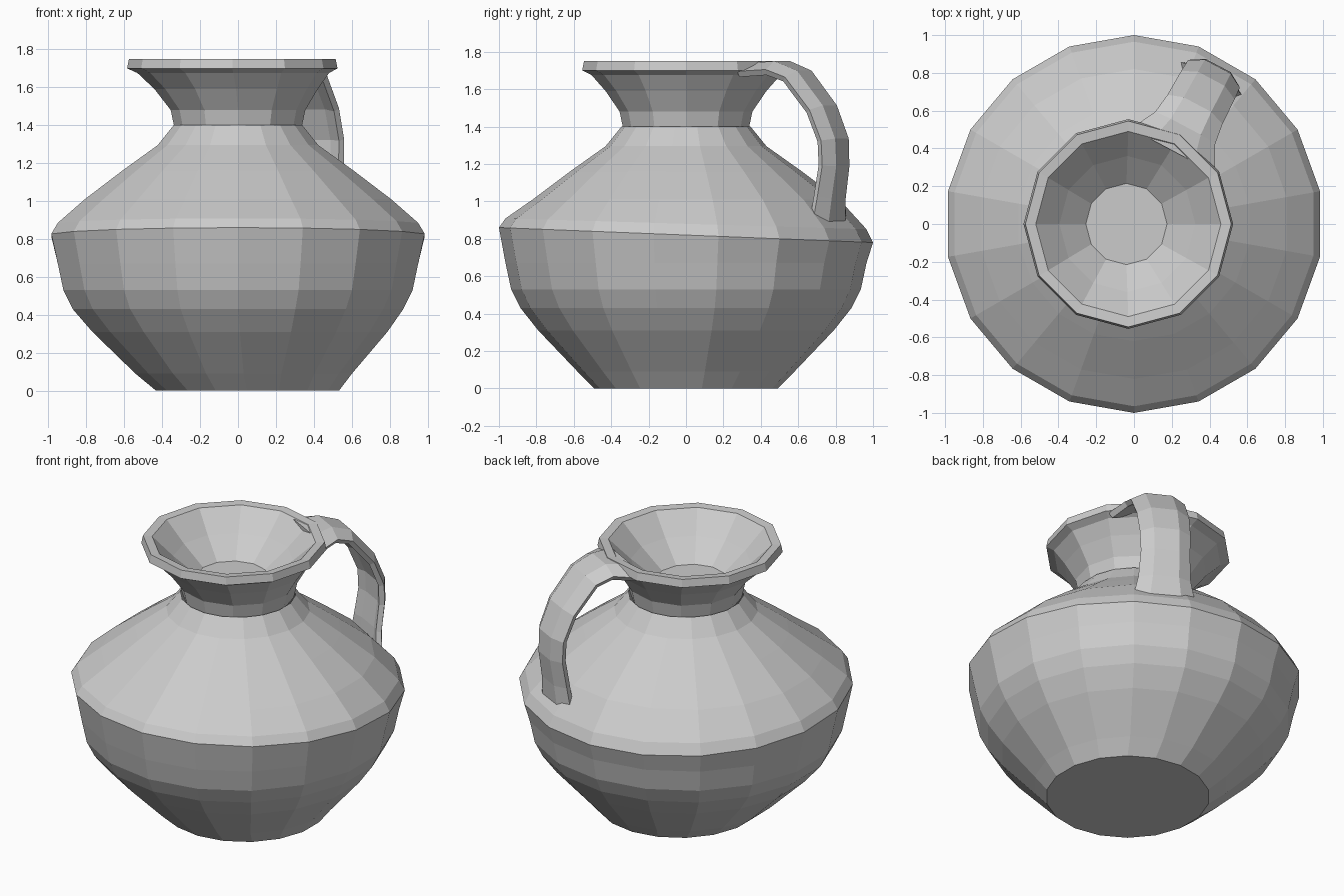
import bpy, bmesh, math
from mathutils import Vector

old = bpy.data.objects.get("Cube")
if old:
    bpy.data.objects.remove(old, do_unlink=True)

clay = bpy.data.materials.new("grey_clay")
clay.use_nodes = True
clay.diffuse_color = (0.6, 0.6, 0.6, 1)
clay.node_tree.nodes["Principled BSDF"].inputs["Base Color"].default_value = (0.6, 0.6, 0.6, 1)


def finish(name, bm):
    bmesh.ops.recalc_face_normals(bm, faces=bm.faces)
    mesh = bpy.data.meshes.new(name)
    bm.to_mesh(mesh)
    bm.free()
    mesh.materials.append(clay)
    obj = bpy.data.objects.new(name, mesh)
    bpy.context.collection.objects.link(obj)
    return obj


def skin(bm, rings):
    """Join successive closed rings of vertices with quads."""
    for a, b in zip(rings, rings[1:]):
        n = len(a)
        for i in range(n):
            j = (i + 1) % n
            bm.faces.new((a[i], a[j], b[j], b[i]))


def turned(name, profile, sides, cap_first=False, cap_last=False):
    """Hand-thrown shape: rows of radius, height, centre x, tilt along y."""
    bm = bmesh.new()
    rings = []
    for r, z, cx, tilt in profile:
        ring = []
        for i in range(sides):
            a = math.tau * i / sides - math.pi / 2
            y = r * math.sin(a)
            ring.append(bm.verts.new((cx + r * math.cos(a), y, z + tilt * y)))
        rings.append(ring)
    skin(bm, rings)
    if cap_first:
        bm.faces.new(rings[0])
    if cap_last:
        bm.faces.new(rings[-1])
    return finish(name, bm)


# Round belly and sloping shoulder
turned("jug_body", [
    (0.49, 0.0, 0.05, 0), (0.58, 0.09, 0.03, 0), (0.79, 0.31, 0.01, 0),
    (0.885, 0.43, 0, 0), (0.935, 0.53, 0, 0), (0.965, 0.67, 0, 0),
    (1.0, 0.82, 0, -0.04), (0.965, 0.88, 0, -0.03), (0.82, 1.01, 0, 0),
    (0.62, 1.16, 0, 0), (0.43, 1.295, 0, 0), (0.345, 1.4, 0, 0),
], 18, cap_first=True)

# Neck, flared rim and funnel inside
turned("neck_and_rim", [
    (0.335, 1.385, 0, 0), (0.355, 1.48, 0, 0), (0.43, 1.59, -0.01, 0),
    (0.505, 1.675, -0.025, 0), (0.555, 1.7, -0.03, 0), (0.545, 1.75, -0.03, 0),
    (0.49, 1.745, -0.03, 0), (0.36, 1.62, -0.035, 0), (0.215, 1.5, -0.04, 0),
], 12, cap_last=True)

# Strap handle: rows of distance out, height and half width
path = [
    (0.44, 1.715, 0.25), (0.58, 1.725, 0.18), (0.70, 1.68, 0.165),
    (0.85, 1.50, 0.16), (0.92, 1.33, 0.155), (0.925, 1.19, 0.15),
    (0.90, 1.02, 0.16), (0.885, 0.84, 0.2),
]
outward = Vector((0.47, 0.883, 0)).normalized()
across = Vector((outward.y, -outward.x, 0))
section = [(-1, -0.02), (-0.5, 0.025), (0.5, 0.025), (1, -0.02),
           (0.9, -0.05), (0.5, -0.03), (-0.5, -0.03), (-0.9, -0.05)]
points = [outward * d + Vector((0, 0, z)) for d, z, w in path]
bm = bmesh.new()
rings = []
for k, p in enumerate(points):
    along = (points[min(k + 1, len(points) - 1)] - points[max(k - 1, 0)]).normalized()
    normal = across.cross(along)
    if normal.dot(outward) + normal.z < 0:
        normal = -normal
    rings.append([bm.verts.new(p + across * (s * path[k][2]) + normal * t)
                  for s, t in section])
skin(bm, rings)
bm.faces.new(rings[0])
bm.faces.new(rings[-1])
finish("strap_handle", bm)
